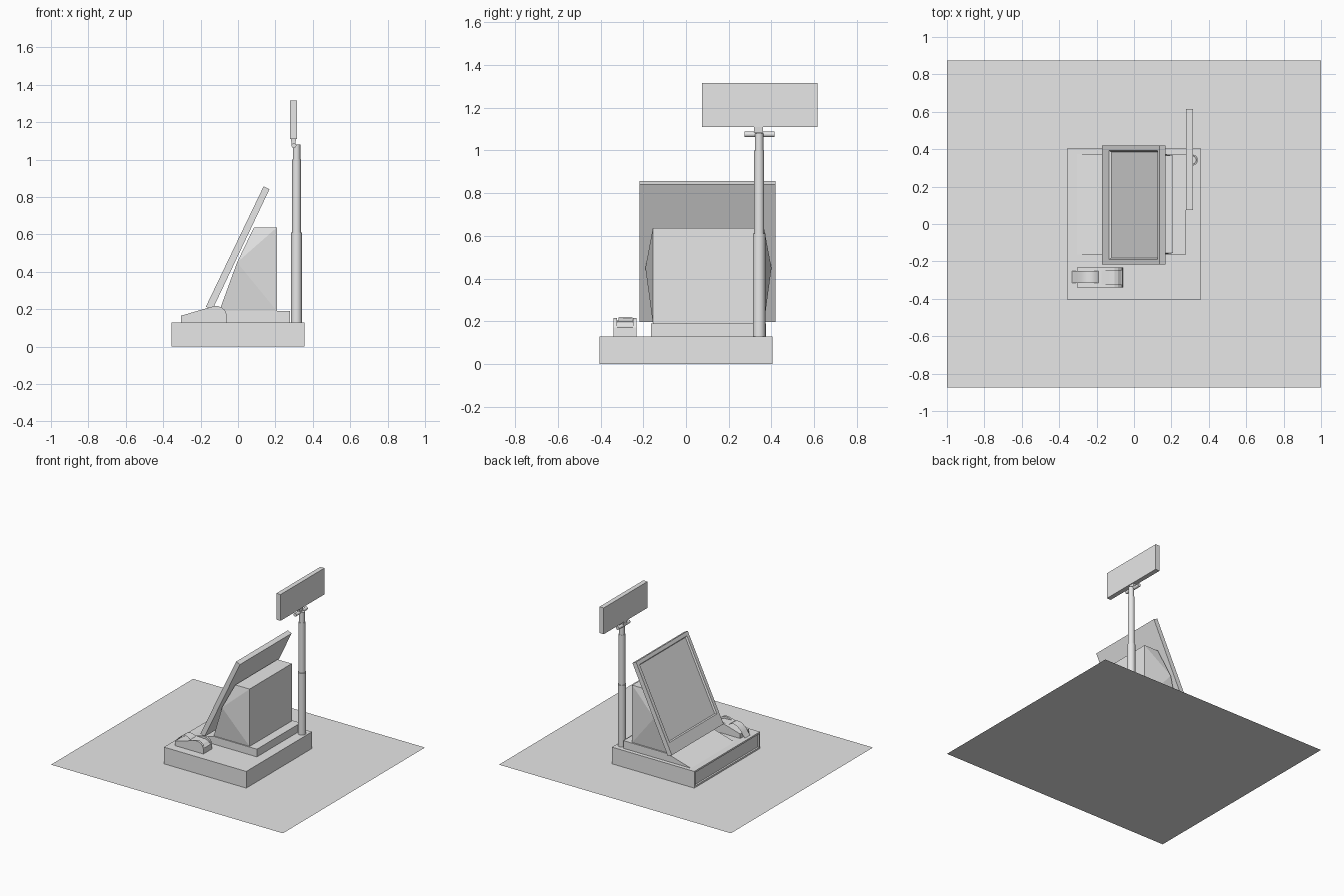
import bpy, bmesh
from math import radians
from mathutils import Vector

cube = bpy.data.objects.get("Cube")
if cube:
    bpy.data.objects.remove(cube)

grey = bpy.data.materials.new("plain grey")
grey.use_nodes = True
GREY = (0.8, 0.8, 0.8, 1)
grey.diffuse_color = GREY
grey.node_tree.nodes["Principled BSDF"].inputs["Base Color"].default_value = GREY


def finish(name, bm, recalc=True):
    if recalc:
        bmesh.ops.recalc_face_normals(bm, faces=bm.faces)
    mesh = bpy.data.meshes.new(name)
    bm.to_mesh(mesh)
    bm.free()
    mesh.materials.append(grey)
    obj = bpy.data.objects.new(name, mesh)
    bpy.context.collection.objects.link(obj)
    return obj


def prism(bm, profile, y0, y1):
    """Extrude an x-z outline from y0 to y1."""
    face = bm.faces.new([bm.verts.new((x, y0, z)) for x, z in profile])
    out = bmesh.ops.extrude_face_region(bm, geom=[face])
    moved = [v for v in out["geom"] if isinstance(v, bmesh.types.BMVert)]
    bmesh.ops.translate(bm, verts=moved, vec=(0, y1 - y0, 0))
    bmesh.ops.recalc_face_normals(bm, faces=bm.faces)
    return bm


def box(x0, x1, y0, y1, z0, z1):
    return prism(bmesh.new(), [(x0, z0), (x1, z0), (x1, z1), (x0, z1)], y0, y1)


def facing(bm, direction):
    bm.normal_update()
    return max(bm.faces, key=lambda f: f.normal.dot(Vector(direction)))


def recess(bm, face, margin, depth):
    bmesh.ops.inset_region(bm, faces=[face], thickness=margin, use_even_offset=True)
    bmesh.ops.inset_region(bm, faces=[face], thickness=0.004, depth=-depth)


def rod(name, centre, radius, length, along_y=False, sides=32):
    rot = (radians(90), 0, 0) if along_y else (0, 0, 0)
    bpy.ops.mesh.primitive_cylinder_add(vertices=sides, radius=radius, depth=length,
                                        location=centre, rotation=rot)
    obj = bpy.context.object
    obj.name = name
    obj.data.materials.append(grey)
    bpy.ops.object.shade_smooth_by_angle()
    return obj


# Thin ground sheet
bm = bmesh.new()
bm.faces.new([bm.verts.new(p) for p in
              ((-1, -.875, 0), (1, -.875, 0), (1, .875, 0), (-1, .875, 0))])
finish("ground_sheet", bm, False)

# Cash drawer with a recessed front panel
bm = box(-.355, .355, -.405, .405, 0, .13)
recess(bm, facing(bm, (-1, 0, 0)), .013, .01)
finish("cash_drawer", bm)

# Foot plate with a sloping front
finish("foot_plate", prism(bmesh.new(), [(-.305, .13), (.277, .13), (.277, .19), (-.1, .19)],
                           -.163, .375))

# Housing behind the screen, its flanks flaring out midway along the sloping edge
bm = bmesh.new()
sides = []
for y, flare in ((-.155, -.035), (.365, .035)):
    front_low, front_mid, front_top, back_top, back_low = [
        bm.verts.new(p) for p in ((-.1, y, .19), (-.005, y + flare, .45), (.085, y, .637),
                                  (.208, y, .637), (.208, y, .19))]
    for tri in ((front_top, back_top, front_mid), (front_mid, back_top, back_low),
                (front_mid, back_low, front_low)):
        bm.faces.new(tri)
    sides.append([front_low, front_mid, front_top, back_top, back_low])
for i in range(5):
    j = (i + 1) % 5
    bm.faces.new((sides[0][i], sides[0][j], sides[1][j], sides[1][i]))
finish("housing", bm)

# Tilted touch screen with a recessed display, deeper bezel at the bottom
bm = prism(bmesh.new(), [(-.172, .213), (-.137, .197), (.168, .841), (.137, .857)], -.217, .42)
front = facing(bm, (-.9, 0, .43))
bmesh.ops.inset_region(bm, faces=[front], thickness=.028, use_even_offset=True)
up = Vector((.309, 0, .644)).normalized()
low = sorted(front.verts, key=lambda v: v.co.z)[:2]
bmesh.ops.translate(bm, verts=low, vec=up * .06)
bmesh.ops.inset_region(bm, faces=[front], thickness=.01, depth=-.012)
finish("touch_screen", bm)

# Telescopic pole and hinge
rod("pole_lower", (.313, .342, .37), .029, .48)
rod("pole_middle", (.313, .342, .805), .024, .39)
rod("pole_upper", (.313, .342, 1.04), .02, .08)
rod("hinge_pin", (.299, .345, 1.075), .013, .14, True, 24)
finish("hinge_neck", prism(bmesh.new(), [(.288, 1.07), (.306, 1.07), (.31, 1.112), (.283, 1.112)],
                           .318, .36))

# Customer display
finish("customer_display", box(.279, .315, .075, .615, 1.11, 1.315))

# Receipt printer: two cheeks around a lowered core
lid = [(-.305, .13), (-.305, .165), (-.175, .203), (-.13, .216), (-.105, .216),
       (-.085, .208), (-.07, .194), (-.061, .172), (-.06, .13)]
core = [(x, z - .016 if z > .19 and x > -.17 else z) for x, z in lid]
for name, outline, y0, y1 in (("printer_cheek_right", lid, -.34, -.323),
                              ("printer_core", core, -.323, -.248),
                              ("printer_cheek_left", lid, -.248, -.232)):
    finish(name, prism(bmesh.new(), outline, y0, y1))

# Curling paper strip
bm = bmesh.new()
path = [(-.17, .185), (-.19, .2), (-.21, .213), (-.235, .217), (-.26, .21),
        (-.285, .192), (-.305, .17), (-.32, .145), (-.332, .132)]
rows = [[bm.verts.new((x, y, z)) for y in (-.316, -.25)] for x, z in path]
for a, b in zip(rows, rows[1:]):
    bm.faces.new((a[0], a[1], b[1], b[0])).smooth = True
finish("paper_strip", bm)
